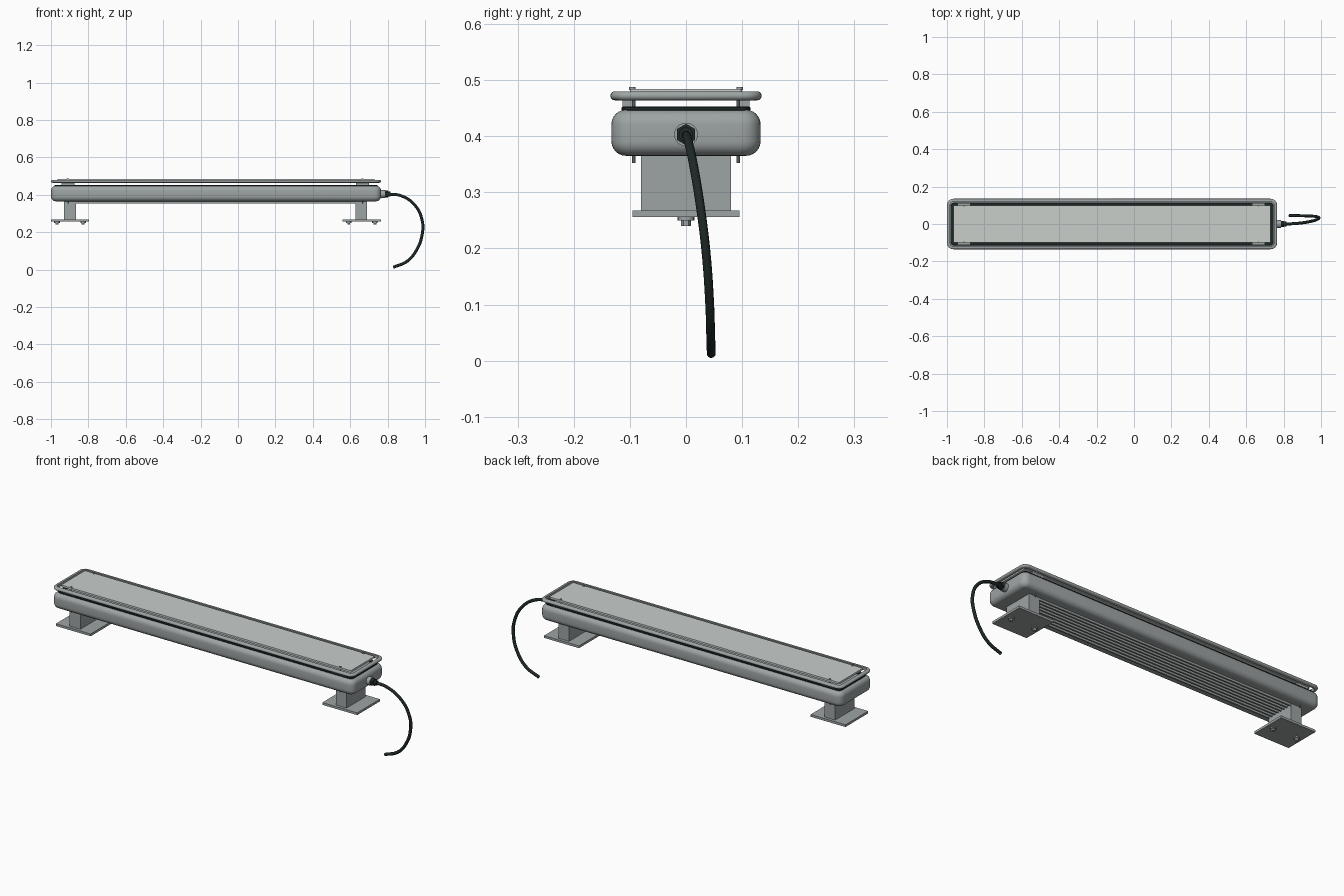
import bpy, bmesh, math
from mathutils import Vector

cube = bpy.data.objects.get("Cube")
if cube:
    bpy.data.objects.remove(cube, do_unlink=True)


def material(name, colour):
    m = bpy.data.materials.new(name)
    m.use_nodes = True
    m.diffuse_color = (*colour, 1)
    m.node_tree.nodes["Principled BSDF"].inputs["Base Color"].default_value = (*colour, 1)
    return m


GREY = material("grey metal", (0.34, 0.37, 0.37))
PANEL = material("pale glass", (0.58, 0.62, 0.60))
BLACK = material("black rubber", (0.013, 0.021, 0.021))
CX = -0.1175          # centre of the lamp housing along x
HX, HY = 0.8825, 0.133


def finish(ob, mat, smooth=True):
    ob.data.materials.append(mat)
    if smooth:
        bpy.ops.object.select_all(action='DESELECT')
        ob.select_set(True)
        bpy.context.view_layer.objects.active = ob
        bpy.ops.object.shade_smooth_by_angle(angle=math.radians(35))
    return ob


def rounded_rect(hx, hy, r, n=6):
    pts = []
    for k, (sx, sy) in enumerate(((1, 1), (-1, 1), (-1, -1), (1, -1))):
        for i in range(n + 1):
            a = math.pi / 2 * (k + i / n)
            pts.append((CX + sx * (hx - r) + r * math.cos(a),
                        sy * (hy - r) + r * math.sin(a)))
    return pts


def loft(name, mat, hx, hy, r, profile, ring=False):
    """Sweep a profile of (inset, z) points round a rounded rectangle."""
    bm = bmesh.new()
    loops = []
    for inset, z in profile:
        pts = rounded_rect(hx - inset, hy - inset, max(r - inset, 0.004))
        loops.append([bm.verts.new((x, y, z)) for x, y in pts])
    pairs = list(zip(loops, loops[1:]))
    if ring:
        pairs.append((loops[-1], loops[0]))
    else:
        bm.faces.new(loops[0])
        bm.faces.new(loops[-1])
    for a, b in pairs:
        for i in range(len(a)):
            j = (i + 1) % len(a)
            bm.faces.new((a[i], a[j], b[j], b[i]))
    bmesh.ops.recalc_face_normals(bm, faces=bm.faces)
    me = bpy.data.meshes.new(name)
    bm.to_mesh(me)
    bm.free()
    ob = bpy.data.objects.new(name, me)
    bpy.context.collection.objects.link(ob)
    return finish(ob, mat)


def box(name, mat, lo, hi):
    lo, hi = Vector(lo), Vector(hi)
    bpy.ops.mesh.primitive_cube_add(size=1, location=(lo + hi) / 2)
    ob = bpy.context.object
    ob.name = name
    ob.scale = hi - lo
    bpy.ops.object.transform_apply(location=False, rotation=False, scale=True)
    return finish(ob, mat, False)


def cylinder(name, mat, start, end, radius, sides=16):
    start, end = Vector(start), Vector(end)
    d = end - start
    bpy.ops.mesh.primitive_cylinder_add(vertices=sides, radius=radius, depth=d.length,
                                        location=(start + end) / 2)
    ob = bpy.context.object
    ob.name = name
    ob.rotation_euler = d.to_track_quat('Z', 'Y').to_euler()
    return finish(ob, mat, sides > 6)


def arc(inset, z, r, a0, a1, n):
    return [(inset - r * math.cos(a), z + r * math.sin(a))
            for a in (math.radians(a0 + (a1 - a0) * i / n) for i in range(n + 1))]


# Housing with rounded lower and upper edges
R = 0.026
loft("housing", GREY, HX, HY, 0.034,
     arc(R, 0.365 + R, R, -90, 0, 6) + arc(R, 0.447 - R, R, 0, 90, 6))

# Rubber gasket on the housing
loft("gasket", BLACK, HX - 0.018, 0.115, 0.02,
     [(0.002, 0.445), (0, 0.447), (0, 0.451), (0.002, 0.453),
      (0.02, 0.453), (0.02, 0.445)], ring=True)

# Raised retaining frame
loft("frame", GREY, HX, 0.135, 0.034,
     arc(0.008, 0.472, 0.008, -90, 90, 8) + [(0.017, 0.480), (0.017, 0.464)], ring=True)

# Light panel
loft("light_panel", PANEL, 0.848, 0.1, 0.006, [(0, 0.474), (0, 0.484)])

# Heat sink fins under the housing
for i in range(8):
    y = -0.075 + i * 0.15 / 7
    box("fin", GREY, (-0.91, y - 0.004, 0.354), (0.68, y + 0.004, 0.367))

# Clamps and long screws at both ends
for x in (-0.91, 0.665):
    for s in (-1, 1):
        box("clamp", GREY, (x - 0.035, s * 0.105 - 0.008, 0.452),
            (x + 0.035, s * 0.105 + 0.008, 0.465))
        cylinder("screw", GREY, (x, s * 0.093, 0.352), (x, s * 0.093, 0.484), 0.003, 10)
        cylinder("screw_head", GREY, (x, s * 0.096, 0.482), (x, s * 0.096, 0.488), 0.006)

# Feet: post, base plate and fixing bolts
for x, post in ((-0.898, -0.898), (0.662, 0.66)):
    box("post", GREY, (post - 0.031, -0.08, 0.265), (post + 0.031, 0.08, 0.367))
    box("base_plate", GREY, (x - 0.102, -0.095, 0.256), (x + 0.102, 0.095, 0.268))
    for s in (-1, 1):
        bx = x + s * 0.07
        cylinder("bolt_washer", GREY, (bx, 0, 0.25), (bx, 0, 0.257), 0.015)
        cylinder("bolt_head", GREY, (bx, 0, 0.24), (bx, 0, 0.251), 0.009, 6)

# Cable gland
cylinder("gland_collar", GREY, (0.76, 0, 0.403), (0.785, 0, 0.403), 0.021, 24)
cylinder("gland_nut", BLACK, (0.785, 0, 0.403), (0.802, 0, 0.403), 0.019, 6)
cylinder("gland_tip", BLACK, (0.802, 0, 0.403), (0.815, 0, 0.403), 0.013)

# Hanging cable
path = [(0.80, 0, 0.403), (0.87, 0.003, 0.395), (0.945, 0.014, 0.345),
        (0.984, 0.027, 0.265), (0.985, 0.036, 0.19), (0.955, 0.042, 0.105),
        (0.905, 0.044, 0.045), (0.83, 0.045, 0.012)]
curve = bpy.data.curves.new("cable", 'CURVE')
curve.dimensions = '3D'
curve.bevel_depth = 0.008
curve.bevel_resolution = 3
curve.use_fill_caps = True
spline = curve.splines.new('BEZIER')
spline.bezier_points.add(len(path) - 1)
for p, co in zip(spline.bezier_points, path):
    p.co = co
    p.handle_left_type = p.handle_right_type = 'AUTO'
cable = bpy.data.objects.new("cable", curve)
bpy.context.collection.objects.link(cable)
curve.materials.append(BLACK)
